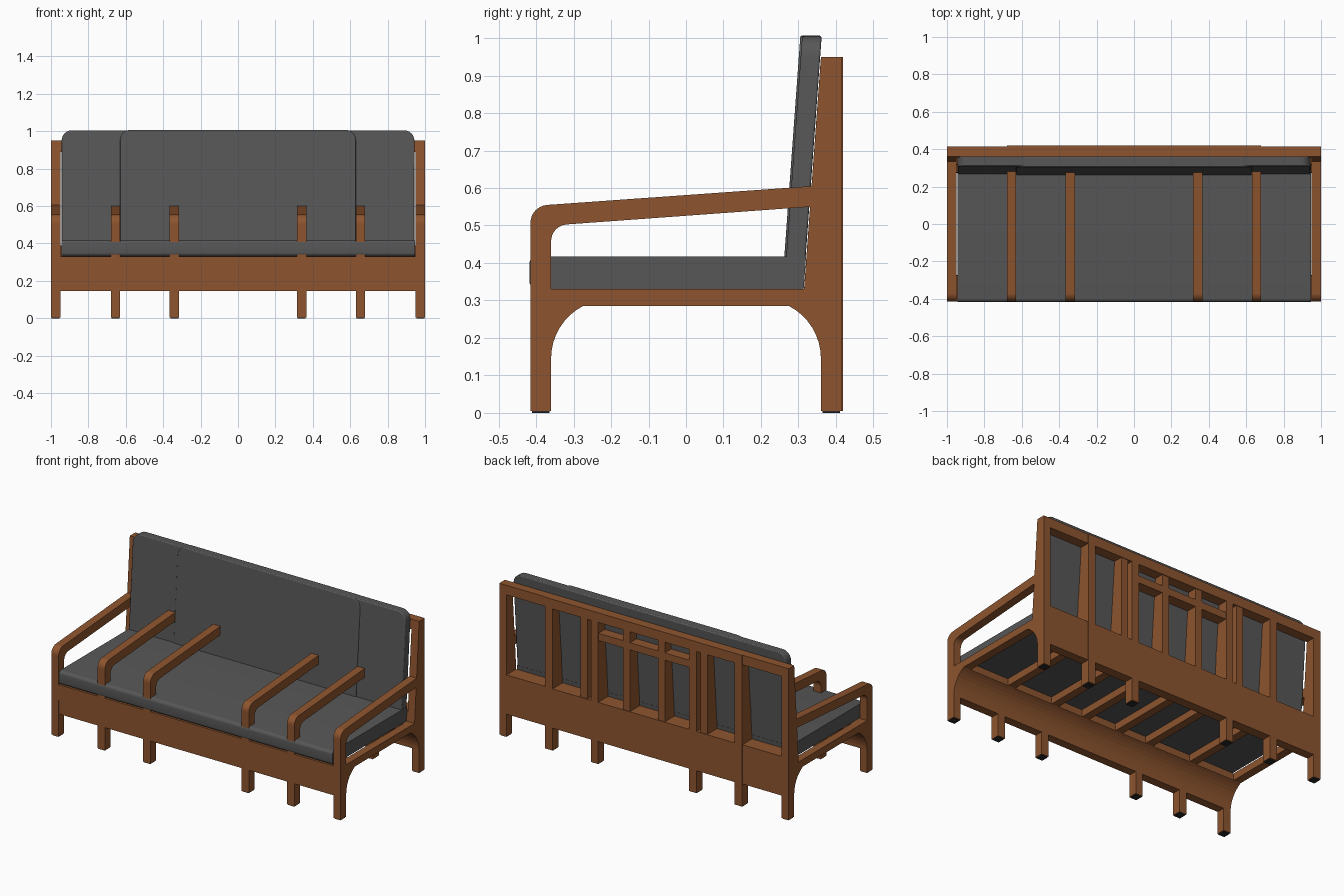
import bpy, bmesh
from math import sin, cos, radians

cube = bpy.data.objects.get("Cube")
if cube:
    bpy.data.objects.remove(cube)


def material(name, rgb, rough):
    m = bpy.data.materials.new(name)
    m.use_nodes = True
    m.diffuse_color = (*rgb, 1)
    m.roughness = rough
    bsdf = m.node_tree.nodes["Principled BSDF"]
    bsdf.inputs["Base Color"].default_value = (*rgb, 1)
    bsdf.inputs["Roughness"].default_value = rough
    return m


WOOD = material("warm brown wood", (0.27, 0.09, 0.028), 0.6)
FABRIC = material("dark grey fabric", (0.095, 0.095, 0.095), 0.9)
RUBBER = material("black rubber", (0.02, 0.02, 0.02), 0.8)

FRONT, BACK, TOP = -0.415, 0.415, 0.95
HALF_W = 0.025                      # half the thickness of one frame
FRAMES = (0.975, 0.655, 0.34)       # frame centres, mirrored in x
SEAT_Z, RAIL_Z, APRON_Z = 0.33, 0.285, 0.145


def lean(z):
    """Front edge of the sloping back posts at height z."""
    return 0.315 + 0.0726 * (z - SEAT_Z)


def arc(cx, cz, r, a0, a1, n=8):
    return [(cx + r * cos(radians(a0 + (a1 - a0) * i / n)),
             cz + r * sin(radians(a0 + (a1 - a0) * i / n))) for i in range(n + 1)]


def prism(name, profile, lo, hi, place, mat, bevel=0.0, smooth=False):
    """Extrude a flat profile from lo to hi; place maps (u, v, depth) to xyz."""
    bm = bmesh.new()
    rings = [[bm.verts.new(place(u, v, d)) for u, v in profile] for d in (lo, hi)]
    bm.faces.new(rings[0])
    bm.faces.new(rings[1])
    n = len(profile)
    for i in range(n):
        j = (i + 1) % n
        bm.faces.new((rings[0][i], rings[0][j], rings[1][j], rings[1][i]))
    bmesh.ops.recalc_face_normals(bm, faces=bm.faces)
    mesh = bpy.data.meshes.new(name)
    bm.to_mesh(mesh)
    bm.free()
    mesh.materials.append(mat)
    ob = bpy.data.objects.new(name, mesh)
    bpy.context.collection.objects.link(ob)
    if bevel:
        mod = ob.modifiers.new("soft edges", "BEVEL")
        mod.width, mod.segments, mod.limit_method = bevel, 3, "ANGLE"
    if smooth:
        bpy.ops.object.select_all(action="DESELECT")
        ob.select_set(True)
        bpy.context.view_layer.objects.active = ob
        bpy.ops.object.shade_smooth_by_angle(angle=radians(35))
    return ob


def along_x(u, v, d):
    return (d, u, v)


def block(name, x0, x1, y0, y1, z0, z1, mat):
    return prism(name, [(y0, z0), (y1, z0), (y1, z1), (y0, z1)], x0, x1, along_x, mat)


def back_part(name, x0, x1, z0, z1, back=BACK):
    """Piece of the backrest, with its front following the lean."""
    return prism(name, [(lean(z0), z0), (back, z0), (back, z1), (lean(z1), z1)],
                 x0, x1, along_x, WOOD)


# Arched corner shared by the legs and aprons
front_arch = arc(-0.202, APRON_Z, 0.158, 180, 117)
back_arch = [(-y, z) for y, z in reversed(front_arch)]

# Side frames: legs, seat rail, back post, and armrest
arm_profile = ([(FRONT, SEAT_Z), (-0.36, SEAT_Z)]
               + arc(-0.315, 0.458, 0.045, 180, 95)
               + [(lean(0.55), 0.55), (lean(0.605), 0.605)]
               + arc(-0.367, 0.507, 0.048, 94, 180))

for side, label in ((1, "left"), (-1, "right")):
    for i, fx in enumerate(FRAMES):
        x0, x1 = side * fx - HALF_W, side * fx + HALF_W
        back = BACK if i == 0 else BACK + 0.004
        frame = ([(FRONT, 0.005), (-0.36, 0.005)] + front_arch + back_arch
                 + [(0.36, 0.005), (back, 0.005), (back, TOP),
                    (lean(TOP), TOP), (lean(SEAT_Z), SEAT_Z), (FRONT, SEAT_Z)])
        prism(f"{label}_frame_{i + 1}", frame, x0, x1, along_x, WOOD)
        prism(f"{label}_armrest_{i + 1}", arm_profile, x0, x1, along_x, WOOD)
        for y, end in ((-0.3875, "front"), (0.3875, "back")):
            block(f"{label}_{end}_foot_{i + 1}", x0 + 0.004, x1 - 0.004,
                  y - 0.023, y + 0.023, 0, 0.006, RUBBER)
    # Extra uprights in the backrest and slats under the seat
    for x, name in ((0.415, "outer"), (0.12, "inner")):
        back_part(f"{label}_{name}_upright", side * x - 0.024, side * x + 0.024, 0.38, 0.9)
    block(f"{label}_seat_slat", side * 0.12 - HALF_W, side * 0.12 + HALF_W,
          -0.28, 0.32, RAIL_Z, SEAT_Z, WOOD)

# Aprons with an arched inner face
front_apron = ([(FRONT + 0.003, APRON_Z)] + front_arch
               + [(-0.275, SEAT_Z), (FRONT, SEAT_Z), (FRONT, 0.23), (FRONT + 0.003, 0.23)])
prism("front_apron", front_apron, -0.96, 0.96, along_x, WOOD)
back_apron = ([(BACK, APRON_Z), (BACK, SEAT_Z), (0.275, SEAT_Z)] + back_arch)
prism("back_apron", back_apron, -0.96, 0.96, along_x, WOOD)

# Backrest rails
back_part("back_lower_panel", -0.96, 0.96, SEAT_Z, 0.39)
back_part("back_top_rail", -0.96, 0.96, 0.89, TOP)
back_part("back_middle_rail", -0.33, 0.33, 0.775, 0.82)
for name, z0, z1 in (("lower", APRON_Z, 0.39), ("top", 0.89, TOP)):
    block(f"back_{name}_facing", -0.68, 0.68, BACK - 0.002, BACK + 0.004, z0, z1, WOOD)

# Seat cushion with a rounded front
seat_profile = ([(lean(SEAT_Z) - 0.001, SEAT_Z + 0.001), (lean(0.417) - 0.001, 0.417)]
                + arc(-0.398, 0.397, 0.02, 90, 180, 5)
                + arc(-0.398, 0.351, 0.02, 180, 270, 5))
prism("seat_cushion", seat_profile, -0.945, 0.945, along_x, FABRIC, smooth=True)


# Back cushions, leaning with the posts
def leaning(u, v, d):
    return (u, lean(v) + d, v)


def back_cushion(name, half, front, rear, top, r):
    profile = ([(-half, 0.4), (half, 0.4)]
               + arc(half - r, top - r, r, 0, 90, 6)
               + arc(-half + r, top - r, r, 90, 180, 6))
    prism(name, profile, front, rear, leaning, FABRIC, bevel=0.005, smooth=True)


back_cushion("back_cushion", 0.943, -0.054, -0.002, 1.005, 0.055)
back_cushion("centre_back_cushion", 0.63, -0.059, -0.004, 1.007, 0.055)
